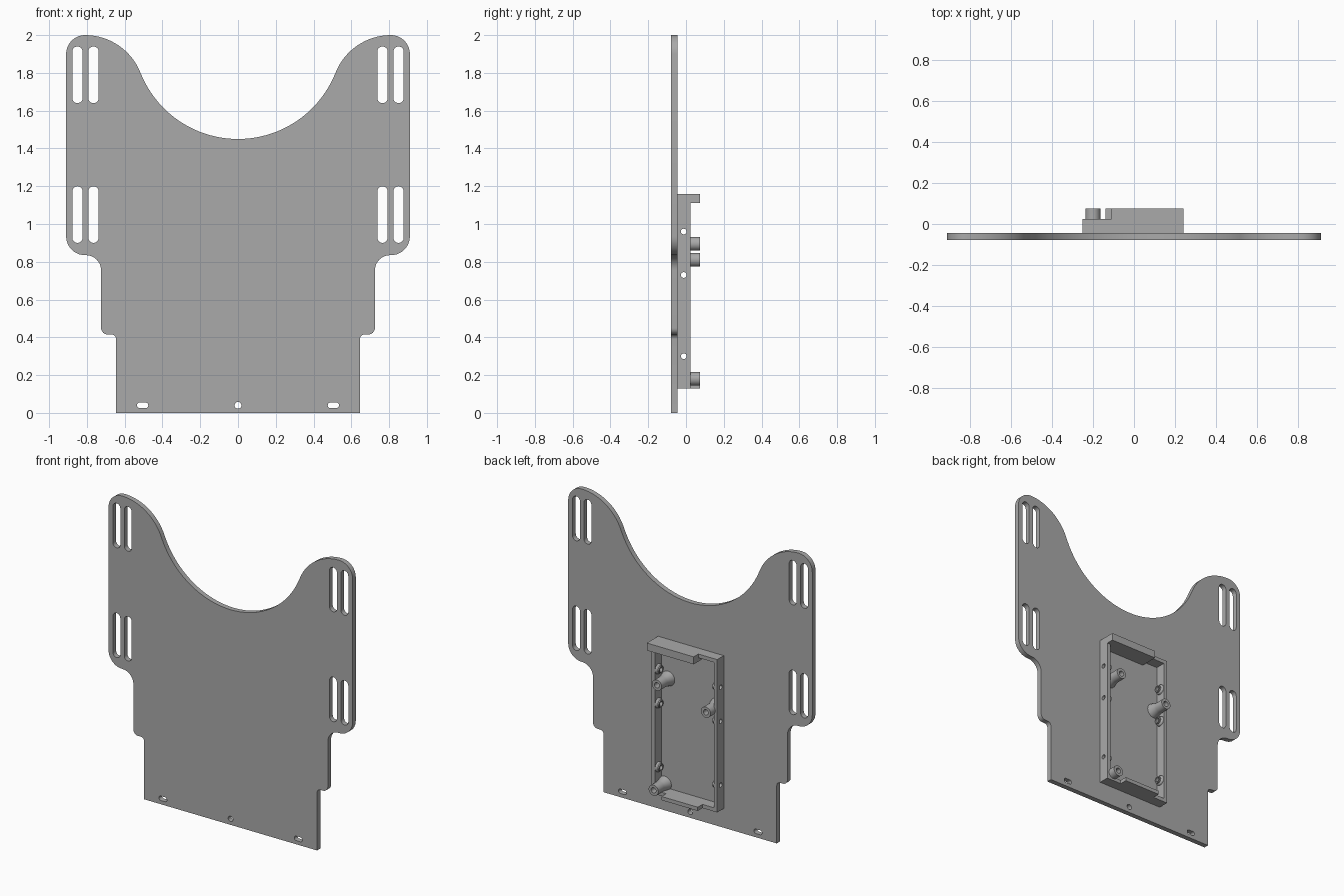
import bpy, bmesh
from math import radians, sin, cos, pi
from mathutils import Matrix, Vector

if "Cube" in bpy.data.objects:
    bpy.data.objects.remove(bpy.data.objects["Cube"])

grey = bpy.data.materials.new("plain grey")
grey.use_nodes = True
grey.diffuse_color = (0.4, 0.4, 0.4, 1)
grey.node_tree.nodes["Principled BSDF"].inputs["Base Color"].default_value = (0.4, 0.4, 0.4, 1)

X, Y, Z = Vector((1, 0, 0)), Vector((0, 1, 0)), Vector((0, 0, 1))


def axes(u, v, origin):
    """Matrix that lays a flat profile along u and v, with its depth along u x v."""
    m = Matrix((u, v, u.cross(v))).transposed().to_4x4()
    m.translation = origin
    return m


def finish(name, mesh):
    bm = bmesh.new()
    bm.from_mesh(mesh)
    bmesh.ops.remove_doubles(bm, verts=bm.verts, dist=1e-5)
    bmesh.ops.recalc_face_normals(bm, faces=bm.faces)
    bm.to_mesh(mesh)
    bm.free()
    mesh.materials.clear()
    mesh.materials.append(grey)
    obj = bpy.data.objects.new(name, mesh)
    bpy.context.collection.objects.link(obj)
    bpy.ops.object.select_all(action='DESELECT')
    bpy.context.view_layer.objects.active = obj
    obj.select_set(True)
    bpy.ops.object.shade_smooth_by_angle(angle=radians(30))
    return obj


def arc(cx, cy, r, start, end, n=10):
    angles = [radians(start + (end - start) * i / n) for i in range(n + 1)]
    return [(cx + r * cos(a), cy + r * sin(a)) for a in angles]


def slot(cx, cy, w, h):
    """Rounded slot outline; a circle when w equals h."""
    r = min(w, h) / 2
    dx, dy = w / 2 - r, h / 2 - r
    pts = []
    for sx, sy, a in ((1, 1, 0), (-1, 1, 90), (-1, -1, 180), (1, -1, 270)):
        pts += arc(cx + sx * dx, cy + sy * dy, r, a, a + 90, 6)
    return [p for i, p in enumerate(pts)
            if (Vector(p) - Vector(pts[i - 1])).length > 1e-5]


def prism(name, loops, depth, matrix):
    """Extrude an outline with holes, centred on the profile plane."""
    curve = bpy.data.curves.new(name, 'CURVE')
    curve.dimensions, curve.fill_mode, curve.extrude = '2D', 'BOTH', depth / 2
    for loop in loops:
        s = curve.splines.new('POLY')
        s.points.add(len(loop) - 1)
        for p, co in zip(s.points, loop):
            p.co = (*co, 0, 1)
        s.use_cyclic_u = True
    temp = bpy.data.objects.new(name + " helper", curve)
    bpy.context.collection.objects.link(temp)
    bpy.context.view_layer.update()
    deps = bpy.context.evaluated_depsgraph_get()
    mesh = bpy.data.meshes.new_from_object(temp.evaluated_get(deps))
    bpy.data.objects.remove(temp)
    mesh.transform(matrix)
    return finish(name, mesh)


def box(name, x, y, z):
    lo, hi = Vector((x[0], y[0], z[0])), Vector((x[1], y[1], z[1]))
    bm = bmesh.new()
    bmesh.ops.create_cube(bm, size=1, matrix=Matrix.Translation((lo + hi) / 2)
                          @ Matrix.Diagonal((*(hi - lo), 1)))
    mesh = bpy.data.meshes.new(name)
    bm.to_mesh(mesh)
    bm.free()
    return finish(name, mesh)


def lathe(name, profile, matrix, closed=False):
    """Revolve (radius, height) points about the local depth axis."""
    bm = bmesh.new()
    vs = [bm.verts.new((r, 0, h)) for r, h in profile]
    es = [bm.edges.new(p) for p in zip(vs, vs[1:])]
    if closed:
        es.append(bm.edges.new((vs[-1], vs[0])))
    bmesh.ops.spin(bm, geom=vs + es, cent=(0, 0, 0), axis=(0, 0, 1),
                   angle=2 * pi, steps=32)
    mesh = bpy.data.meshes.new(name)
    bm.to_mesh(mesh)
    bm.free()
    mesh.transform(matrix)
    return finish(name, mesh)


# Back plate: mirrored outline with a swept neckline, stepped sides and slots
half = [(0.645, 0)]
half += arc(0.67, 0.39, 0.025, 180, 90, 6)
half += arc(0.69, 0.45, 0.035, 270, 360, 6)
half += arc(0.805, 0.755, 0.08, 180, 90)
half += arc(0.81, 0.935, 0.1, 270, 360)
half += arc(0.81, 1.9, 0.1, 0, 90)
half += arc(0.81, 1.684, 0.316, 90, 158.4, 16)[1:]
half += arc(0, 2.005, 0.555, -21.6, -90, 22)[1:]
outline = half + [(-x, z) for x, z in reversed(half[:-1])]

holes = [slot(0, 0.04, 0.036, 0.036)]
for side in (-1, 1):
    holes.append(slot(side * 0.505, 0.04, 0.06, 0.03))
    for x in (0.765, 0.85):
        for z in (1.05, 1.79):
            holes.append(slot(side * x, z, 0.055, 0.3))
prism("back_plate", [outline] + holes, 0.034, axes(X, Z, (0, -0.062, 0)))

# Rectangular frame: drilled side walls, end walls and end lips
LEFT, RIGHT, WALL = 0.24, -0.25, 0.025
BASE, RIM, TIP = -0.046, 0.025, 0.075
LOW, HIGH = 0.13, 1.16
screw_heights = (0.3, 0.73, 0.96)
wall = [(BASE, LOW), (RIM, LOW), (RIM, HIGH), (BASE, HIGH)]
drills = [slot(-0.012, z, 0.03, 0.03) for z in screw_heights]
for name, x in (("left_wall", LEFT - WALL / 2), ("right_wall", RIGHT + WALL / 2)):
    prism(name, [wall] + drills, WALL, axes(Y, Z, (x, 0, 0)))
inside = (RIGHT + WALL, LEFT - WALL)
box("bottom_wall", inside, (BASE, RIM), (LOW, LOW + WALL))
box("top_wall", inside, (BASE, RIM), (HIGH - WALL, HIGH))
box("top_lip", (-0.11, LEFT), (RIM, TIP), (1.11, HIGH))
box("top_lip_root", (-0.11, LEFT - WALL), (BASE, RIM), (1.11, HIGH - WALL))
box("bottom_lip", (-0.14, 0.13), (RIM, TIP), (LOW, LOW + WALL))

# Screw bosses on the inner faces of the side walls
boss = [(0.034, 0), (0.031, 0.008), (0.023, 0.014), (0.023, 0.022),
        (0.015, 0.022), (0.015, 0)]
for z in screw_heights:
    lathe("left_wall_boss", boss, axes(Z, Y, (inside[1], -0.012, z)), True)
    lathe("right_wall_boss", boss, axes(Y, Z, (inside[0], -0.012, z)), True)

# Standoff posts with flared feet and blind holes
post = [(0.05, 0), (0.044, 0.02), (0.037, 0.045), (0.036, 0.06), (0.036, 0.121),
        (0.018, 0.121), (0.018, 0.04), (0, 0.04)]
for name, x, z in (("right_post", -0.2, 0.81), ("upper_left_post", 0.165, 0.895),
                   ("lower_left_post", 0.19, 0.18)):
    lathe(name, post, axes(Z, X, (x, BASE, z)))
